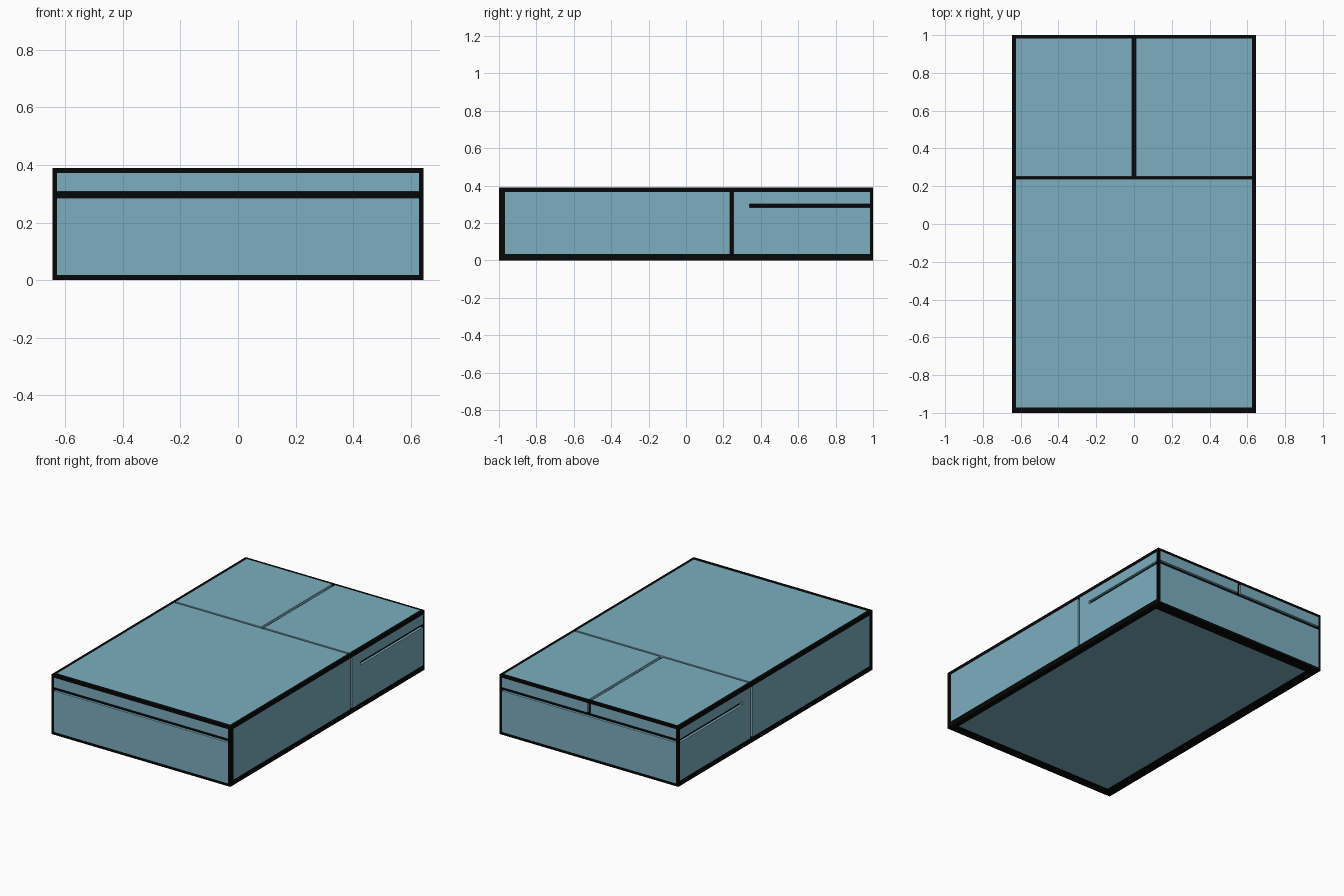
import bpy

if "Cube" in bpy.data.objects:
    bpy.data.objects.remove(bpy.data.objects["Cube"])

X, Y, H = 0.645, 1.0, 0.39      # half width, half length, height
T = 0.016                       # thickness of the panels and edge trim
LIMITS = [(-X, X), (-Y, Y), (0, H)]


def material(name, rgb):
    m = bpy.data.materials.new(name)
    m.diffuse_color = (*rgb, 1)
    m.use_nodes = True
    m.node_tree.nodes["Principled BSDF"].inputs["Base Color"].default_value = m.diffuse_color
    return m


BLUE = material("dusty_blue", (0.2, 0.42, 0.52))
BLACK = material("black", (0.002, 0.002, 0.002))


def boxes(name, items, mat):
    """One object made of boxes given as three (low, high) ranges."""
    verts, faces = [], []
    for bx, by, bz in items:
        o = len(verts)
        verts += [(x, y, z) for x in bx for y in by for z in bz]
        faces += [[o + i for i in f] for f in
                  ((0, 1, 3, 2), (4, 6, 7, 5), (0, 4, 5, 1),
                   (2, 3, 7, 6), (0, 2, 6, 4), (1, 5, 7, 3))]
    me = bpy.data.meshes.new(name)
    me.from_pydata(verts, [], faces)
    me.materials.append(mat)
    ob = bpy.data.objects.new(name, me)
    bpy.context.collection.objects.link(ob)


def side(name, axis, end, rect, panels):
    """Blue panels inside a black border on one side of the box."""
    lo, hi = LIMITS[axis]
    depth = (hi - T, hi) if end else (lo, lo + T)

    def slab(u0, u1, v0, v1):
        r = [(u0, u1), (v0, v1)]
        r.insert(axis, depth)
        return r

    (ua, ub), (va, vb) = [LIMITS[i] for i in range(3) if i != axis]
    u0, u1, v0, v1 = rect
    boxes(name + "_trim", [slab(ua, u0, va, vb), slab(u1, ub, va, vb),
                           slab(u0, u1, va, v0), slab(u0, u1, v1, vb)], BLACK)
    boxes(name + "_panels", [slab(*p) for p in panels], BLUE)


# Dark inner body, seen at the bottom of the grooves
boxes("inner_body", [[(a + T, b - T) for a, b in LIMITS]], BLACK)

# Top: one long panel and two rear flaps
side("top", 2, True, (-0.625, 0.625, -0.972, 0.982),
     [(-0.625, 0.625, -0.972, 0.239), (-0.625, -0.01, 0.252, 0.982),
      (0.01, 0.625, 0.252, 0.982)])

# Underside: single panel with a wide border
side("bottom", 2, False, (-0.575, 0.61, -0.935, 0.935),
     [(-0.575, 0.61, -0.935, 0.935)])

# Front: lid band above the tray
side("front", 1, False, (-0.628, 0.628, 0.018, 0.372),
     [(-0.628, 0.628, 0.018, 0.286), (-0.628, 0.628, 0.308, 0.372)])

# Back: lid band split in the middle
side("back", 1, True, (-0.628, 0.628, 0.018, 0.372),
     [(-0.628, 0.628, 0.018, 0.286), (-0.628, -0.01, 0.308, 0.372),
      (0.01, 0.628, 0.308, 0.372)])

# Left and right: long panel, then a rear pair joined at its front end
for name, end in (("left", False), ("right", True)):
    side(name, 0, end, (-0.968, 0.983, 0.035, 0.366),
         [(-0.968, 0.236, 0.035, 0.366), (0.254, 0.983, 0.035, 0.283),
          (0.254, 0.983, 0.303, 0.366), (0.254, 0.34, 0.283, 0.303)])
